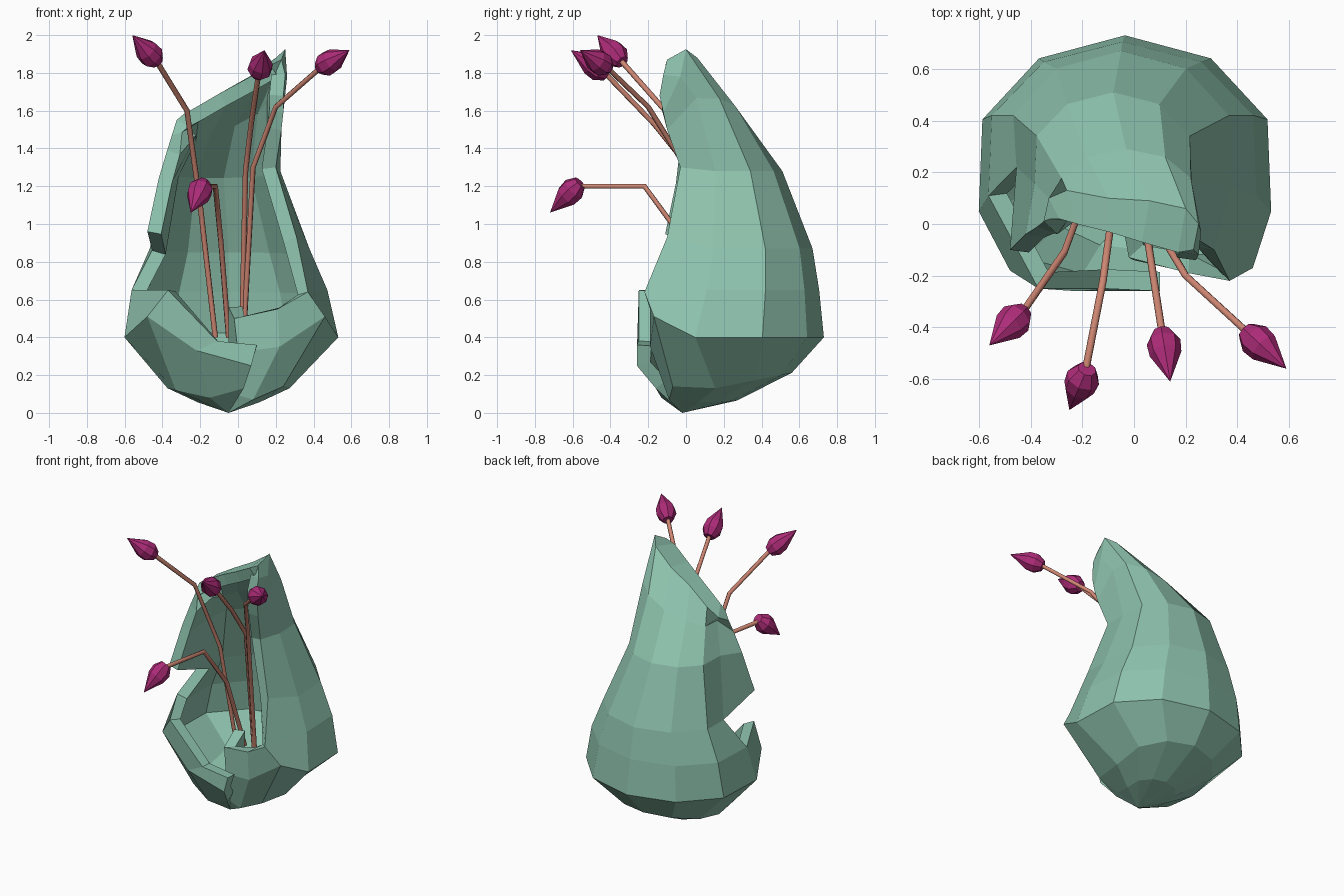
import bpy, bmesh
from math import cos, sin, radians, pi
from mathutils import Vector

if "Cube" in bpy.data.objects:
    bpy.data.objects.remove(bpy.data.objects["Cube"])


def material(name, rgb):
    m = bpy.data.materials.new(name)
    m.diffuse_color = (*rgb, 1)
    m.use_nodes = True
    m.node_tree.nodes["Principled BSDF"].inputs["Base Color"].default_value = m.diffuse_color
    return m


GREEN = material("leaf_green", (0.27, 0.54, 0.42))
STEM = material("stem_pink", (0.62, 0.24, 0.17))
BUD = material("bud_magenta", (0.42, 0.025, 0.19))


def add_mesh(name, bm, mat):
    me = bpy.data.meshes.new(name)
    bm.to_mesh(me)
    bm.free()
    me.materials.append(mat)
    ob = bpy.data.objects.new(name, me)
    bpy.context.collection.objects.link(ob)
    return ob


# Pod rings: left rim point, seven points round the back, right rim point
ANGLES = [198, 158, 124, 90, 56, 22, -18]


def ring(z, cx, cy, rx, ry, left, right, tx=0.0, ty=0.0):
    pts = [left]
    for a in ANGLES:
        x, y = cx + rx * cos(radians(a)), cy + ry * sin(radians(a))
        pts.append((x, y, z + tx * x + ty * y))
    return pts + [right]


rings = [
    ring(.10, -.05, .25, .34, .31, (-.33, -.04, .12), (.24, -.07, .14), 0, .20),
    ring(.40, -.035, .21, .595, .52, (-.48, -.18, .51), (.46, -.17, .51)),
    ring(.65, -.045, .25, .545, .455, (-.37, -.25, .65), (.37, -.22, .64)),
    ring(.87, -.05, .27, .45, .40, (-.48, -.10, .96), (.31, -.10, .93)),
    ring(1.28, -.08, .24, .32, .27, (-.42, -.04, 1.24), (.20, -.03, 1.30)),
    ring(1.58, -.03, .11, .27, .18, (-.375, -.01, 1.39), (.23, -.10, 1.50), .38),
    # crest of the hood, then its front edge, both rising to the tip
    [(-.35, .01, 1.47), (-.33, .10, 1.52), (-.26, .13, 1.59), (-.10, .10, 1.69),
     (.06, .09, 1.78), (.20, .06, 1.88), (.25, .00, 1.925), (.26, -.03, 1.78),
     (.24, -.12, 1.59)],
    [(-.325, .02, 1.55), (-.29, .02, 1.58), (-.22, .00, 1.62), (-.10, -.03, 1.69),
     (.03, -.07, 1.76), (.17, -.11, 1.84), (.23, -.10, 1.87), (.25, -.12, 1.79),
     (.24, -.14, 1.68)],
]
rings[3][1] = (-.455, .22, .86)      # deepest point of the torn notch
# Overlapping lips across the front of the bowl (bottom, middle, rim)
left_flap = [
    [(.03, -.16, .13), (-.15, -.13, .08)],
    [(.07, -.26, .25), (-.22, -.26, .33)],
    [(.10, -.26, .36), (-.11, -.25, .38)],
]
right_lip = [
    [(.08, -.09, .07), (-.02, -.08, .10), (-.03, .00, .12)],
    [(.22, -.19, .35), (.00, -.14, .32), (-.05, .02, .35)],
    [(.21, -.19, .55), (-.02, -.13, .50), (-.05, .03, .56)],
]

bm = bmesh.new()
grid = []
for r, pts in enumerate(rings):
    row = {c: bm.verts.new(p) for c, p in enumerate(pts)}
    if r < 3:
        row.update({c - 2: bm.verts.new(p) for c, p in enumerate(left_flap[r])})
        row.update({c + 9: bm.verts.new(p) for c, p in enumerate(right_lip[r])})
    grid.append(row)
# Rounded underside meeting at one point
base = bm.verts.new((-.05, -.02, 0))
under = {}
for c, v in grid[0].items():
    p = base.co.lerp(v.co, .5)
    p.z -= .15 * max(p.y, 0)
    under[c] = bm.verts.new((p.x, p.y, max(p.z, .005)))
for c in range(-2, 11):
    bm.faces.new((base, under[c], under[c + 1]))
grid.insert(0, under)
for r in range(len(grid) - 1):
    lo, hi = grid[r], grid[r + 1]
    for c in range(-2, 11):
        if (r, c) == (3, 0):      # torn notch on the left rim
            continue
        if all(k in row for k in (c, c + 1) for row in (lo, hi)):
            bm.faces.new((lo[c], hi[c], hi[c + 1], lo[c + 1]))
pod = add_mesh("pod_shell", bm, GREEN)
sol = pod.modifiers.new("thickness", 'SOLIDIFY')
sol.thickness = .075
sol.offset = -1


# Stamens: bent stem with a faceted pointed bud
def stem(name, pts):
    cu = bpy.data.curves.new(name, 'CURVE')
    cu.dimensions = '3D'
    cu.bevel_depth = .0145
    cu.bevel_resolution = 1
    sp = cu.splines.new('POLY')
    sp.points.add(len(pts) - 1)
    for p, co in zip(sp.points, pts):
        p.co = (*co, 1)
    cu.materials.append(STEM)
    bpy.context.collection.objects.link(bpy.data.objects.new(name, cu))


def bud(name, start, tip, sides=8):
    tip = Vector(tip)
    d = (tip - Vector(start)).normalized()
    q = d.to_track_quat('Z', 'Y')
    bm = bmesh.new()
    loops = []
    for h, rad in ((-.235, .037), (-.185, .066), (-.13, .062)):
        loops.append([bm.verts.new(tip + q @ Vector((rad * cos(2 * pi * i / sides),
                      rad * sin(2 * pi * i / sides), h))) for i in range(sides)])
    top = bm.verts.new(tip)
    bm.faces.new(loops[0][::-1])
    for i in range(sides):
        j = (i + 1) % sides
        for a, b in zip(loops, loops[1:]):
            bm.faces.new((a[i], a[j], b[j], b[i]))
        bm.faces.new((loops[-1][i], loops[-1][j], top))
    add_mesh(name, bm, BUD)


stamens = [
    [(-.12, .15, .40), (-.20, .08, 1.10), (-.27, -.11, 1.60), (-.43, -.34, 1.86), (-.56, -.47, 2.0)],
    [(-.05, .15, .40), (-.09, .00, .90), (-.12, -.22, 1.20), (-.19, -.58, 1.20), (-.25, -.72, 1.06)],
    [(.02, .15, .40), (.04, .03, 1.28), (.07, -.17, 1.53), (.11, -.43, 1.80), (.14, -.61, 1.92)],
    [(.03, .15, .40), (.08, .00, 1.30), (.20, -.20, 1.62), (.44, -.42, 1.83), (.59, -.56, 1.92)],
]
for n, pts in enumerate(stamens, 1):
    stem(f"stamen_stem_{n}", pts[:-1])
    bud(f"stamen_bud_{n}", pts[-2], pts[-1])
